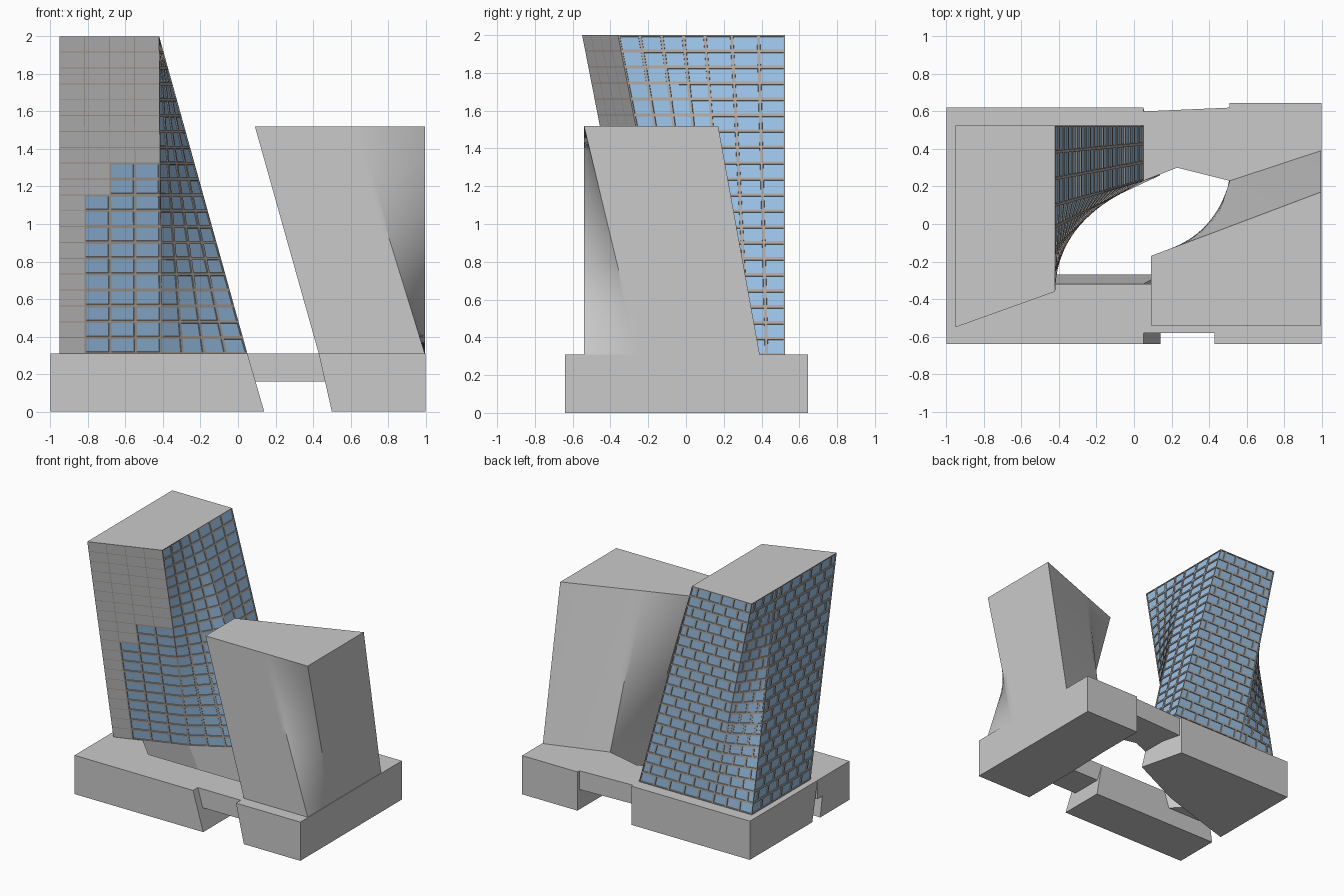
import bpy, bmesh, math
from mathutils import Vector

if "Cube" in bpy.data.objects:
    bpy.data.objects.remove(bpy.data.objects["Cube"])


def material(name, rgb):
    m = bpy.data.materials.new(name)
    m.diffuse_color = (*rgb, 1)
    m.use_nodes = True
    m.node_tree.nodes["Principled BSDF"].inputs["Base Color"].default_value = m.diffuse_color
    return m


GREY = material("concrete_grey", (0.59, 0.59, 0.59))
BLUE = material("glass_blue", (0.32, 0.54, 0.80))
FRAME = material("frame_taupe", (0.43, 0.38, 0.34))


def finish(bm, name, mats, smooth=False):
    me = bpy.data.meshes.new(name)
    bm.to_mesh(me)
    bm.free()
    for m in mats:
        me.materials.append(m)
    if smooth:
        me.shade_smooth()
        me.set_sharp_from_angle(angle=math.radians(30))
    ob = bpy.data.objects.new(name, me)
    bpy.context.collection.objects.link(ob)
    return ob


def cells(bm, b0, b1, t0, t1, cols, rows, stagger=False):
    """Ruled wall between a bottom and a top edge, cut into cells."""
    def point(u, v):
        return b0.lerp(b1, u).lerp(t0.lerp(t1, u), v)
    out = []
    for r in range(rows):
        us = [i / cols for i in range(cols + 1)]
        if stagger and r % 2:
            us = [0] + [(i + 0.5) / cols for i in range(cols)] + [1]
        for c, (u, w) in enumerate(zip(us, us[1:])):
            ring = [point(u, r / rows), point(w, r / rows),
                    point(w, (r + 1) / rows), point(u, (r + 1) / rows)]
            out.append((bm.faces.new([bm.verts.new(p) for p in ring]), c))
    return out


def rings(bottom, top, z0, z1):
    return ([Vector((x, y, z0)) for x, y in bottom],
            [Vector((x, y, z1)) for x, y in top])


def caps(bm, b, t):
    bm.faces.new([bm.verts.new(p) for p in reversed(b)])
    bm.faces.new([bm.verts.new(p) for p in t])


def loft(name, bottom, top, z0, z1, n=1):
    """Solid between two counter-clockwise outlines, twisted sides allowed."""
    bm = bmesh.new()
    b, t = rings(bottom, top, z0, z1)
    for i in range(len(b)):
        j = (i + 1) % len(b)
        cells(bm, b[i], b[j], t[i], t[j], n, n)
    caps(bm, b, t)
    bmesh.ops.remove_doubles(bm, verts=bm.verts, dist=1e-5)
    return finish(bm, name, [GREY], smooth=n > 1)


# Podium blocks, split by the sloping walls of the courtyard
H, MID = 0.31, 0.16
loft("podium_back_left",
     [(-1, -.17), (-.33, .04), (.14, .26), (.05, .62), (-1, .62)],
     [(-1, -.235), (-.41, -.03), (.05, .23), (.05, .62), (-1, .62)], 0, H)
loft("podium_front_left",
     [(-1, -.64), (.14, -.64), (.14, -.27), (-1, -.27)],
     [(-1, -.64), (.05, -.64), (.05, -.32), (-1, -.32)], 0, H)
loft("podium_right",
     [(.5, -.64), (1, -.64), (1, .645), (.51, .645), (.51, .25), (.5, -.15)],
     [(.43, -.64), (1, -.64), (1, .645), (.51, .645), (.51, .23), (.43, -.15)], 0, H)

# Raised links between the blocks
for name, outline in (
        ("link_left", [(-1, -.32), (-.57, -.32), (-.74, -.145), (-1, -.235)]),
        ("link_front", [(.05, -.58), (.5, -.58), (.5, -.32), (.05, -.32)]),
        ("link_back", [(.05, .23), (.23, .3), (.51, .23), (.51, .62), (.05, .6)])):
    loft(name, outline, outline, MID, H)

# Plain right tower with two twisted corners
loft("right_tower",
     [(.43, -.54), (.995, -.54), (.995, -.25), (.995, .39), (.51, .23), (.43, -.15)],
     [(.09, -.54), (.62, -.54), (.995, -.54), (.995, .17), (.42, -.047), (.09, -.17)],
     H, 1.52, n=16)

# Glazed left tower: front, twisted corner, right, back, twisted corner, left
bottom, top = rings(
    [(-.95, -.22), (-.41, -.03), (.05, .23), (.05, .525), (-.60, .525), (-.95, .525)],
    [(-.95, -.55), (-.42, -.36), (-.42, .10), (-.42, .525), (-.95, .525), (-.95, .20)],
    H, 2.0)
bm = bmesh.new()
caps(bm, bottom, top)
glass, plain = [], []
walls = [(4, 0), (4, 0), (3, 0), (5, 1), (3, 1), (6, 1)]
for i, (cols, stagger) in enumerate(walls):
    j = (i + 1) % len(walls)
    for f, c in cells(bm, bottom[i], bottom[j], top[i], top[j], cols, 20, stagger):
        # the upper and outer part of the front wall is solid
        limit = (0, 1.15, 1.35, 1.33)[c] if i == 0 else 3
        (glass if f.calc_center_median().z < limit else plain).append(f)


def inset(faces, width, depth, rim, inner):
    bm.normal_update()
    ring = bmesh.ops.inset_individual(bm, faces=faces, thickness=width, depth=depth,
                                      use_even_offset=True)["faces"]
    for f in ring:
        f.material_index = rim
    for f in faces:
        f.material_index = inner


# flat frames with the glass set back behind them
inset(glass, .0075, 0, 2, 1)
inset(glass, .001, -.006, 2, 1)
inset(plain, .0025, 0, 2, 0)
finish(bm, "left_tower", [GREY, BLUE, FRAME])
